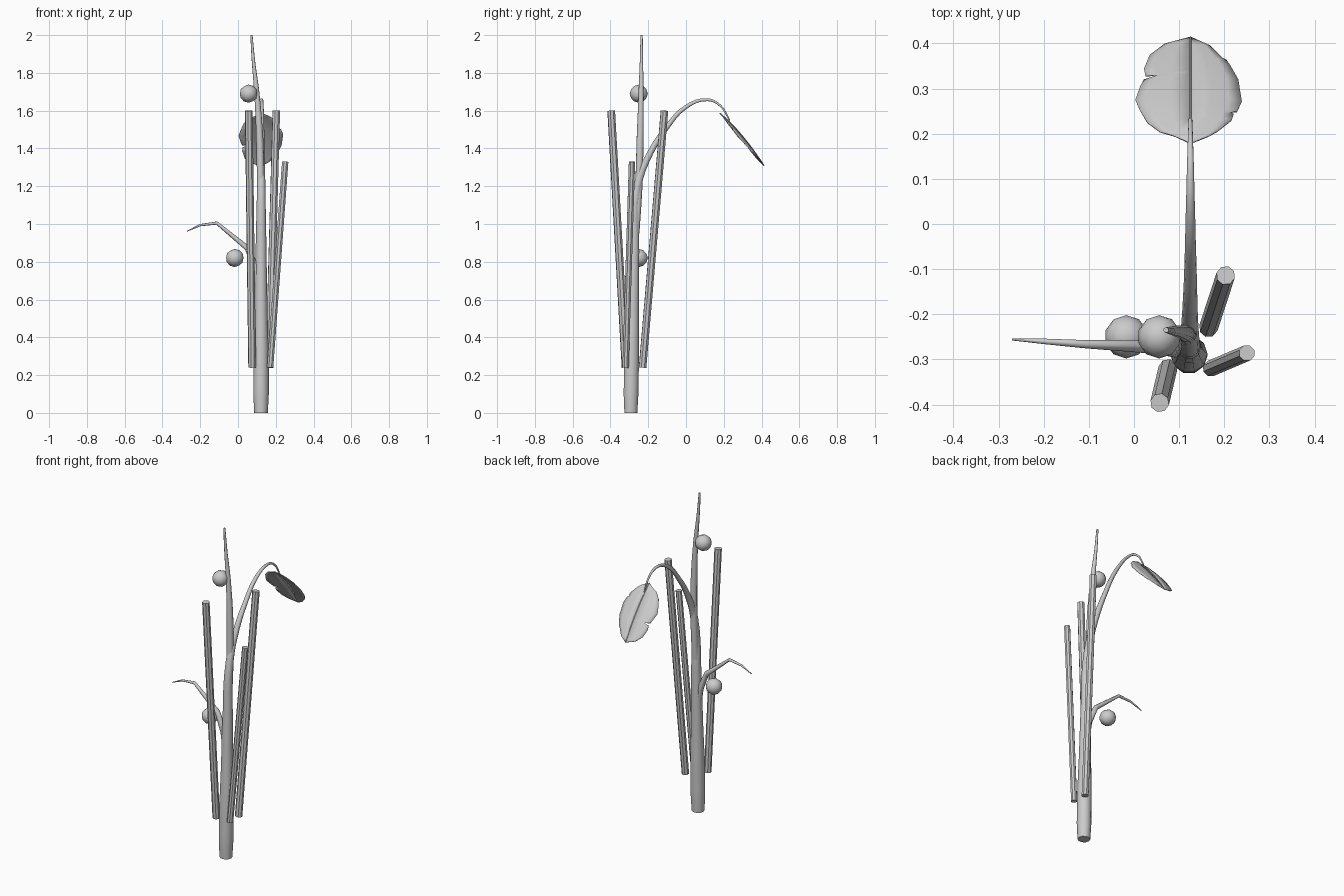
import bpy, bmesh, math
from mathutils import Vector

if "Cube" in bpy.data.objects:
    bpy.data.objects.remove(bpy.data.objects["Cube"])


def smooth(obj, angle):
    bpy.ops.object.select_all(action='DESELECT')
    obj.select_set(True)
    bpy.context.view_layer.objects.active = obj
    bpy.ops.object.shade_smooth_by_angle(angle=math.radians(angle))


def tube(name, points, bevel=3, curved=True):
    """Tapered tube through (x, y, z, radius) points, turned into a mesh."""
    cu = bpy.data.curves.new(name, 'CURVE')
    cu.dimensions = '3D'
    cu.bevel_depth = 1.0
    cu.bevel_resolution = bevel
    cu.use_fill_caps = True
    cu.resolution_u = 4
    sp = cu.splines.new('BEZIER' if curved else 'POLY')
    pts = sp.bezier_points if curved else sp.points
    pts.add(len(points) - 1)
    for p, (x, y, z, r) in zip(pts, points):
        if curved:
            p.co = (x, y, z)
            p.handle_left_type = p.handle_right_type = 'AUTO'
        else:
            p.co = (x, y, z, 1)
        p.radius = r
    obj = bpy.data.objects.new(name, cu)
    bpy.context.collection.objects.link(obj)
    bpy.ops.object.select_all(action='DESELECT')
    obj.select_set(True)
    bpy.context.view_layer.objects.active = obj
    bpy.ops.object.convert(target='MESH')
    obj = bpy.context.view_layer.objects.active
    obj.name = name
    smooth(obj, 50)
    return obj


def stake(name, bottom, top, r=0.021):
    a, b = Vector(bottom), Vector(top)
    d = b - a
    bpy.ops.mesh.primitive_cylinder_add(
        vertices=8, radius=r, depth=d.length, location=(a + b) / 2,
        rotation=d.to_track_quat('Z', 'Y').to_euler())
    bpy.context.object.name = name


# Main stem arching over into the leaf stalk
tube("main_stem", [
    (0.122, -0.292, 0.0, 0.036), (0.122, -0.291, 0.1, 0.041),
    (0.122, -0.288, 0.28, 0.041), (0.122, -0.282, 0.55, 0.034),
    (0.122, -0.275, 0.85, 0.029), (0.123, -0.257, 1.2, 0.022),
    (0.124, -0.19, 1.375, 0.017), (0.125, -0.11, 1.50, 0.014),
    (0.125, 0.0, 1.62, 0.011), (0.125, 0.115, 1.658, 0.008),
    (0.125, 0.18, 1.628, 0.006), (0.125, 0.232, 1.548, 0.004)])

# Straight upper shoot and side twig
tube("upper_shoot", [
    (0.121, -0.266, 0.95, 0.02), (0.12, -0.25, 1.2, 0.02),
    (0.115, -0.243, 1.45, 0.019), (0.1, -0.238, 1.69, 0.014),
    (0.082, -0.236, 1.86, 0.009), (0.071, -0.235, 2.0, 0.006)])
tube("side_twig", [
    (0.118, -0.28, 0.62, 0.02), (0.098, -0.278, 0.76, 0.019),
    (0.05, -0.273, 0.872, 0.015), (-0.112, -0.266, 1.005, 0.009),
    (-0.2, -0.26, 0.994, 0.006), (-0.27, -0.256, 0.962, 0.002)],
    bevel=2, curved=False)

# Three loose straight stalks around the stem
stake("stalk_front", (0.075, -0.32, 0.24), (0.057, -0.396, 1.6))
stake("stalk_back", (0.165, -0.23, 0.24), (0.203, -0.114, 1.6))
stake("stalk_right", (0.17, -0.32, 0.24), (0.25, -0.286, 1.33), 0.018)

# Round berries
for name, loc in (("lower_berry", (-0.017, -0.25, 0.82)),
                  ("upper_berry", (0.056, -0.25, 1.69))):
    bpy.ops.mesh.primitive_ico_sphere_add(subdivisions=2, radius=0.048, location=loc)
    bpy.context.object.name = name
    smooth(bpy.context.object, 60)


# Drooping leaf: half-outlines as (y, half width), with torn notches
def rib_z(y):
    u = (y - 0.18) / 0.235
    return 1.588 - 0.2 * u - 0.08 * u * u


LEFT = [(0.18, 0.001), (0.197, 0.035), (0.21, 0.068), (0.235, 0.096), (0.265, 0.112),
        (0.29, 0.122), (0.318, 0.111), (0.331, 0.103), (0.336, 0.07), (0.34, 0.1),
        (0.355, 0.103), (0.383, 0.09), (0.403, 0.057), (0.415, 0.001)]
RIGHT = [(0.18, 0.001), (0.197, 0.04), (0.21, 0.06), (0.24, 0.092), (0.253, 0.096),
         (0.256, 0.087), (0.261, 0.104), (0.285, 0.114), (0.332, 0.106), (0.36, 0.088),
         (0.37, 0.08), (0.373, 0.072), (0.398, 0.043), (0.415, 0.001)]
bm = bmesh.new()
for side, outline in ((-1, LEFT), (1, RIGHT)):
    rows = []
    for y, w in outline:
        row = []
        for f in (0, 0.4, 0.75, 1):
            x = w * f
            drop = 0.016 * (x / 0.11) ** 2
            row.append(bm.verts.new((0.125 + side * x, y - drop * 0.75, rib_z(y) - drop * 0.6)))
        rows.append(row)
    for a, b in zip(rows, rows[1:]):
        for i in range(3):
            q = [a[i], a[i + 1], b[i + 1], b[i]]
            bm.faces.new(q if side > 0 else q[::-1])
# weld the two halves along the midrib and close the tips
bmesh.ops.remove_doubles(bm, verts=bm.verts, dist=0.0012)
me = bpy.data.meshes.new("leaf")
bm.to_mesh(me)
bm.free()
leaf = bpy.data.objects.new("leaf", me)
bpy.context.collection.objects.link(leaf)
smooth(leaf, 40)
sol = leaf.modifiers.new("thickness", 'SOLIDIFY')
sol.thickness = 0.004
sol.offset = -1

# Midrib on the leaf
tube("leaf_midrib", [(0.125, y, rib_z(y), 0.0025) for y in (0.182, 0.24, 0.3, 0.36, 0.413)],
     bevel=1)
